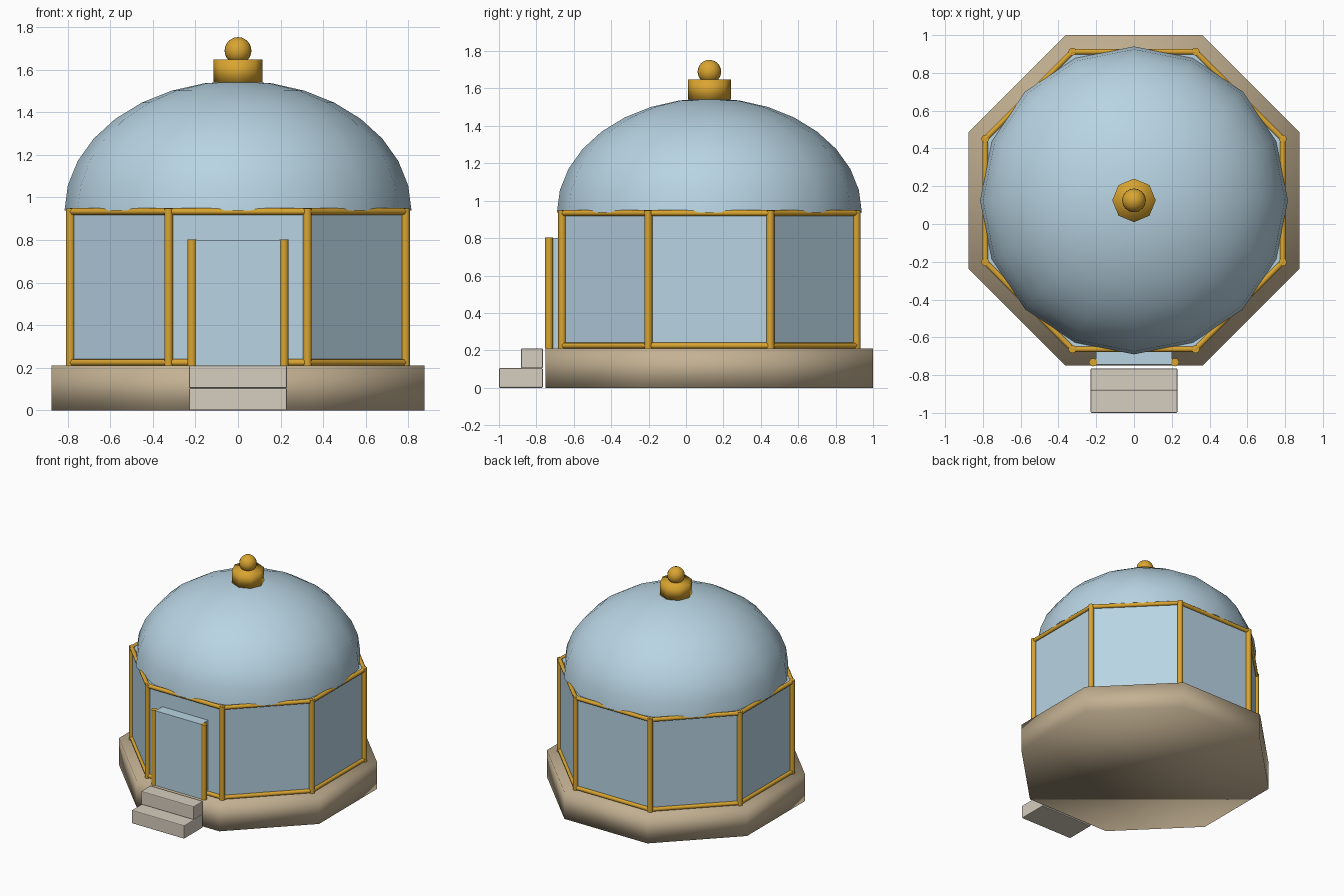
import bpy, bmesh, math
from mathutils import Matrix, Vector

if "Cube" in bpy.data.objects:
    bpy.data.objects.remove(bpy.data.objects["Cube"])

CENTRE_Y = 0.125          # middle of the round building
EIGHTH = math.pi / 4
GROUND = 0.21             # top of the plinth


def material(name, colour):
    mat = bpy.data.materials.new(name)
    mat.use_nodes = True
    mat.diffuse_color = (*colour, 1)
    mat.node_tree.nodes["Principled BSDF"].inputs["Base Color"].default_value = (*colour, 1)
    return mat


blue = material("pale blue", (0.48, 0.66, 0.77))
gold = material("gold", (0.70, 0.376, 0.03))
tan = material("tan stone", (0.55, 0.44, 0.29))
cream = material("cream stone", (0.67, 0.61, 0.52))


def finish(name, bm, mat, smooth=False):
    bmesh.ops.recalc_face_normals(bm, faces=bm.faces)
    mesh = bpy.data.meshes.new(name)
    bm.to_mesh(mesh)
    bm.free()
    mesh.materials.append(mat)
    mesh.polygons.foreach_set("use_smooth", [smooth] * len(mesh.polygons))
    obj = bpy.data.objects.new(name, mesh)
    bpy.context.collection.objects.link(obj)
    return obj


def rod(bm, start, end, radius, sides=10):
    """Capped cylinder between two points."""
    axis = end - start
    turn = axis.to_track_quat("Z", "Y").to_matrix().to_4x4()
    bmesh.ops.create_cone(bm, cap_ends=True, segments=sides, radius1=radius, radius2=radius,
                          depth=axis.length, matrix=Matrix.Translation((start + end) / 2) @ turn)


def prism(name, radius, bottom, top, mat, turn=0.0, smooth=False):
    """Upright eight-sided block around the building's axis."""
    bm = bmesh.new()
    place = Matrix.Translation((0, CENTRE_Y, (bottom + top) / 2)) @ Matrix.Rotation(turn, 4, "Z")
    bmesh.ops.create_cone(bm, cap_ends=True, segments=8, radius1=radius, radius2=radius,
                          depth=top - bottom, matrix=place)
    return finish(name, bm, mat, smooth)


def box(name, low, high, mat, bevel=0.0):
    bm = bmesh.new()
    low, high = Vector(low), Vector(high)
    bmesh.ops.create_cube(bm, size=1, matrix=Matrix.Translation((low + high) / 2)
                          @ Matrix.Diagonal((*(high - low), 1)))
    obj = finish(name, bm, mat)
    if bevel:
        mod = obj.modifiers.new("soft edges", "BEVEL")
        mod.width = bevel
        mod.segments = 2
    return obj


def corner(index, z):
    angle = (index + 0.5) * EIGHTH
    return Vector((0.852 * math.cos(angle), CENTRE_Y + 0.852 * math.sin(angle), z))


# Plinth and walls
prism("plinth", 0.947, 0, GROUND, tan, EIGHTH / 2, smooth=True)
prism("walls", 0.849, GROUND, 0.94, blue, EIGHTH / 2)

# Gold frame: corner posts with rails along the foot and head of each wall
posts, rails = bmesh.new(), bmesh.new()
for i in range(8):
    rod(posts, corner(i, GROUND), corner(i, 0.948), 0.021)
    for z in (0.225, 0.934):
        rod(rails, corner(i, z), corner(i + 1, z), 0.016)
for name, bm in (("corner_posts", posts), ("wall_rails", rails)):
    frame = finish(name, bm, gold, smooth=True)
    frame.modifiers.new("sharp caps", "EDGE_SPLIT").split_angle = math.radians(50)

# Dome: upper half of a flattened sphere
bm = bmesh.new()
bmesh.ops.create_uvsphere(bm, u_segments=16, v_segments=16, radius=1,
                          matrix=Matrix.Translation((0, CENTRE_Y, 0.938))
                          @ Matrix.Diagonal((0.815, 0.815, 0.61, 1)))
bmesh.ops.delete(bm, geom=[v for v in bm.verts if v.co.z < 0.93], context="VERTS")
finish("dome", bm, blue, smooth=True)

# Finial on the dome
prism("finial_collar", 0.115, 1.54, 1.648, gold, smooth=True)
bm = bmesh.new()
bmesh.ops.create_uvsphere(bm, u_segments=16, v_segments=12, radius=0.063,
                          matrix=Matrix.Translation((0, CENTRE_Y, 1.69)))
finish("finial_ball", bm, gold, smooth=True)

# Door with its two posts
box("door", (-0.2, -0.745, GROUND), (0.2, -0.65, 0.8), blue)
bm = bmesh.new()
for x in (-0.216, 0.216):
    rod(bm, Vector((x, -0.732, GROUND)), Vector((x, -0.732, 0.802)), 0.022)
door_posts = finish("door_posts", bm, gold, smooth=True)
door_posts.modifiers.new("sharp caps", "EDGE_SPLIT").split_angle = math.radians(50)

# Entrance steps
box("lower_step", (-0.23, -1, 0), (0.23, -0.765, 0.105), cream, 0.006)
box("upper_step", (-0.23, -0.882, 0.105), (0.23, -0.765, GROUND), cream, 0.006)
